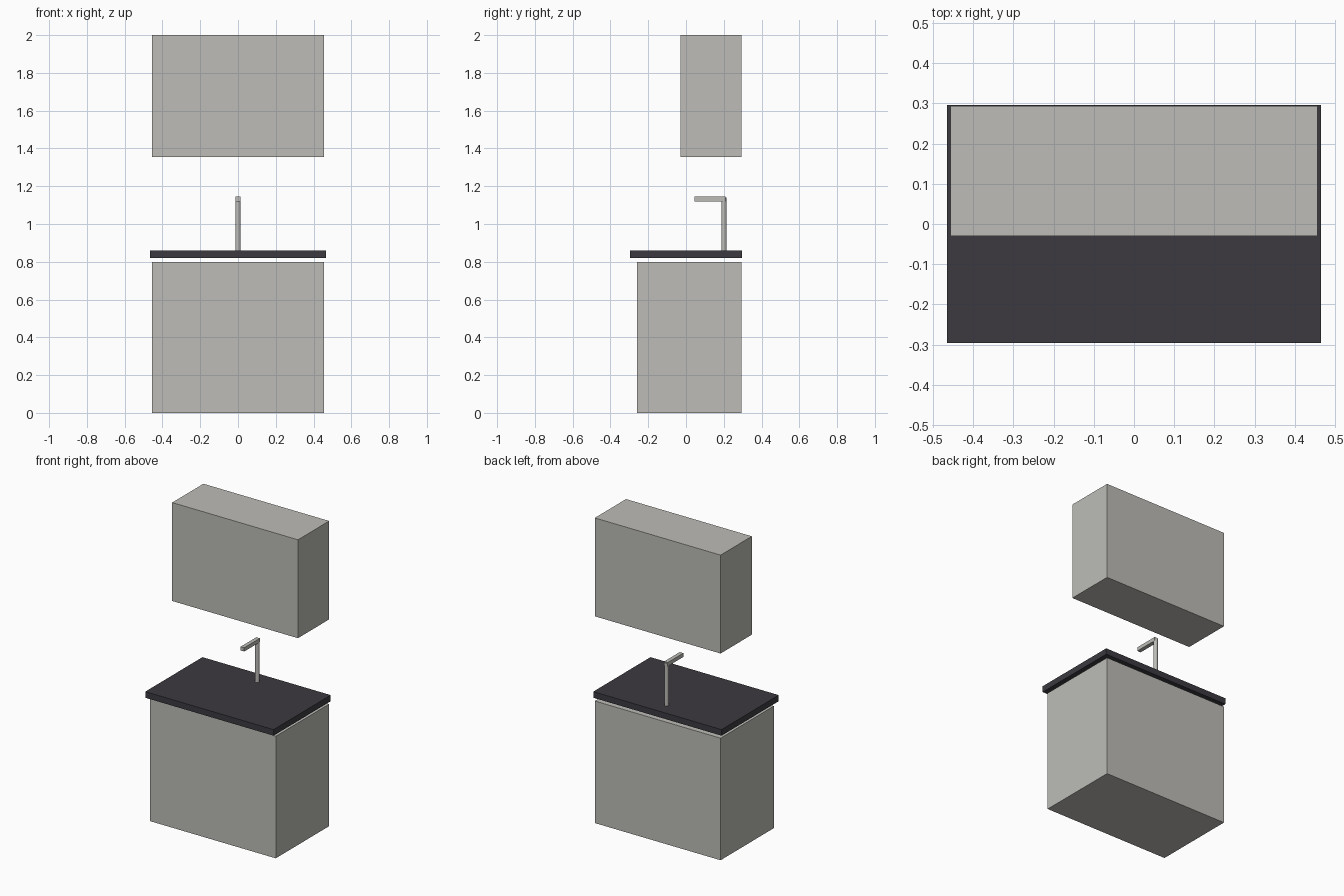
import bpy, bmesh
from mathutils import Matrix

if "Cube" in bpy.data.objects:
    bpy.data.objects.remove(bpy.data.objects["Cube"])


def material(name, rgb):
    m = bpy.data.materials.new(name)
    m.diffuse_color = (*rgb, 1.0)
    m.use_nodes = True
    m.node_tree.nodes["Principled BSDF"].inputs["Base Color"].default_value = m.diffuse_color
    return m


def finish(name, bm, mat):
    mesh = bpy.data.meshes.new(name)
    bm.to_mesh(mesh)
    bm.free()
    mesh.materials.append(mat)
    obj = bpy.data.objects.new(name, mesh)
    bpy.context.collection.objects.link(obj)
    return obj


def box(name, lo, hi, mat):
    size = [b - a for a, b in zip(lo, hi)]
    mid = [(a + b) / 2 for a, b in zip(lo, hi)]
    bm = bmesh.new()
    bmesh.ops.create_cube(bm, size=1, matrix=Matrix.Translation(mid) @ Matrix.Diagonal((*size, 1)))
    return finish(name, bm, mat)


def post(name, x, y, z0, z1, radius, sides, mat):
    bm = bmesh.new()
    bmesh.ops.create_cone(bm, cap_ends=True, segments=sides, radius1=radius, radius2=radius,
                          depth=z1 - z0, matrix=Matrix.Translation((x, y, (z0 + z1) / 2)))
    return finish(name, bm, mat)


grey = material("warm grey", (0.51, 0.505, 0.475))
dark = material("dark stone", (0.045, 0.042, 0.051))
metal = material("tap metal", (0.51, 0.505, 0.48))

# Cabinets
box("base_cabinet", (-0.456, -0.26, 0), (0.456, 0.293, 0.80), grey)
box("wall_cabinet", (-0.456, -0.03, 1.355), (0.456, 0.293, 2.0), grey)

# Worktop floating just above the base cabinet
box("worktop", (-0.465, -0.296, 0.82), (0.465, 0.296, 0.86), dark)

# Tap: round post with a square spout reaching forward
tap = post("tap_post", 0, 0.201, 0.86, 1.14, 0.0135, 16, metal)
box("tap_spout", (-0.013, 0.046, 1.12), (0.013, 0.208, 1.145), metal)
bpy.context.view_layer.objects.active = tap
tap.select_set(True)
bpy.ops.object.shade_smooth_by_angle()
